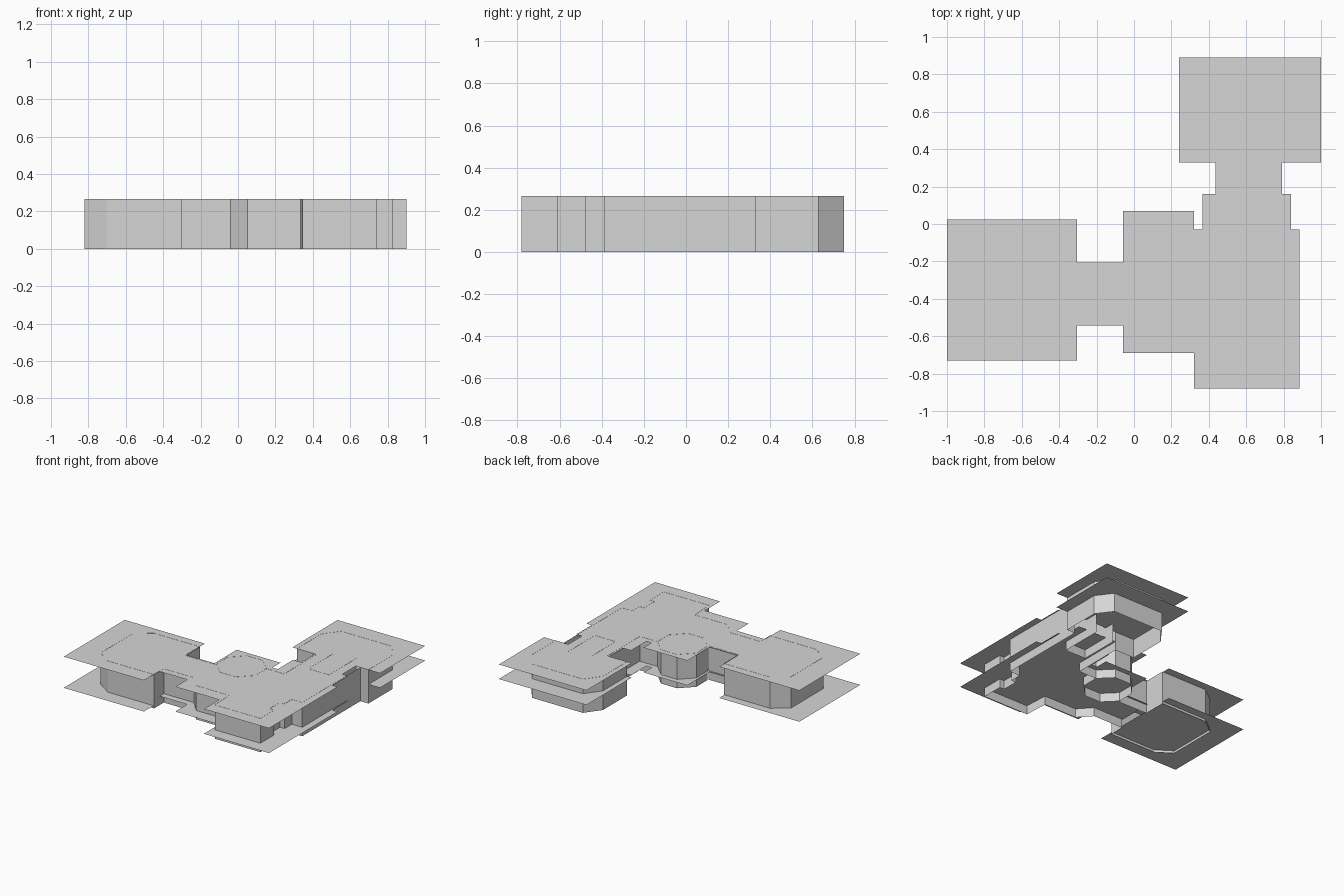
import bpy, bmesh, math

if "Cube" in bpy.data.objects:
    bpy.data.objects.remove(bpy.data.objects["Cube"])

TOP = 0.265
mat = bpy.data.materials.new("light_grey")
mat.diffuse_color = (0.67, 0.67, 0.67, 1)
mat.use_nodes = True
mat.node_tree.nodes["Principled BSDF"].inputs["Base Color"].default_value = mat.diffuse_color


def finish(name, bm):
    me = bpy.data.meshes.new(name)
    bm.to_mesh(me)
    bm.free()
    me.materials.append(mat)
    ob = bpy.data.objects.new(name, me)
    bpy.context.collection.objects.link(ob)
    return ob


def slab(name, rects, z):
    """Thin sheet made of adjoining rectangles (x0, y0, x1, y1)."""
    bm = bmesh.new()
    for x0, y0, x1, y1 in rects:
        bm.faces.new([bm.verts.new((x, y, z)) for x, y in
                      ((x0, y0), (x1, y0), (x1, y1), (x0, y1))])
    return finish(name, bm)


def wall(name, pts, z0=0.0, z1=TOP, closed=False):
    """Sheet wall following a plan line."""
    bm = bmesh.new()
    lo = [bm.verts.new((x, y, z0)) for x, y in pts]
    hi = [bm.verts.new((x, y, z1)) for x, y in pts]
    n = len(pts)
    for i in range(n if closed else n - 1):
        j = (i + 1) % n
        bm.faces.new((lo[i], lo[j], hi[j], hi[i]))
    return finish(name, bm)


# Plan rectangles of the three stepped wings
left_plan = [(-1, -0.73, -0.305, 0.025)]
middle_plan = [(-0.305, -0.543, -0.06, -0.207), (-0.06, -0.69, 0.32, 0.07),
               (0.32, -0.88, 0.885, -0.03), (0.365, -0.03, 0.84, 0.16),
               (0.435, 0.16, 0.79, 0.33)]
back_plan = [(0.24, 0.33, 1, 0.89)]

# Flat roof sheets and stepped floor sheets
for wing, plan, floor in (("left", left_plan, 0.02),
                          ("middle", middle_plan, 0.07),
                          ("back", back_plan, 0.15)):
    slab(wing + "_roof", plan, TOP - 0.001)
    slab(wing + "_floor", plan, floor)

# Outer walls of the left wing with chamfered outer corners
wall("left_wing_wall", [(-0.30, -0.22), (-0.30, -0.04), (-0.70, -0.04),
                        (-0.82, -0.13), (-0.82, -0.53), (-0.70, -0.61),
                        (-0.30, -0.61), (-0.30, -0.49)])

# Link corridor between left and middle wings
wall("corridor_south_wall", [(-0.30, -0.49), (-0.04, -0.49)])
wall("corridor_north_wall", [(-0.04, -0.22), (-0.30, -0.22)])

# Middle wing: south bay, south end and long stepped east wall
wall("middle_south_wall", [(-0.04, -0.49), (0.05, -0.59), (0.335, -0.59),
                           (0.345, -0.78), (0.74, -0.78), (0.74, -0.61),
                           (0.70, -0.61), (0.70, -0.48), (0.74, -0.48),
                           (0.74, -0.39), (0.83, -0.39), (0.83, 0.33)])

# Eight-sided stair tower in the inner corner
R = 0.168 / math.cos(math.pi / 8)
wall("stair_tower",
     [(0.128 + R * math.cos((i + 0.5) * math.pi / 4),
       -0.14 + R * math.sin((i + 0.5) * math.pi / 4)) for i in range(8)],
     closed=True)

# Inner west wall from the tower up to the back wing
wall("inner_west_wall", [(0.45, 0.33), (0.45, -0.07), (0.296, -0.07)])

# Back wing with chamfered outer corners
wall("back_wing_wall", [(0.83, 0.33), (0.90, 0.33), (0.90, 0.63),
                        (0.81, 0.75), (0.37, 0.75), (0.28, 0.63),
                        (0.28, 0.33), (0.45, 0.33)])

# Inner stair core
wall("stair_core", [(0.54, 0.41), (0.54, 0.10), (0.72, 0.10), (0.72, 0.44)])
